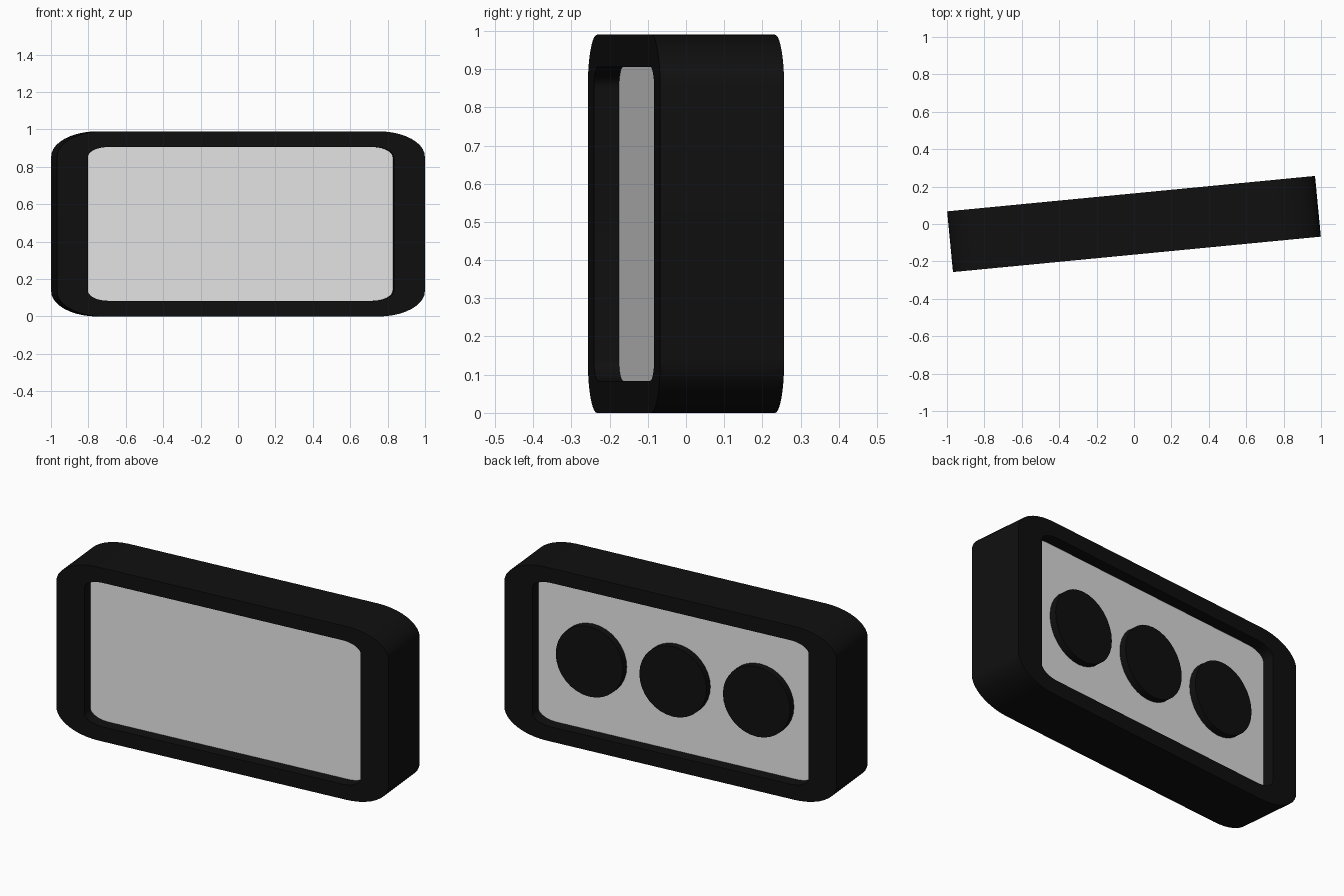
import bpy
import bmesh
import math
from mathutils import Matrix, Vector

if "Cube" in bpy.data.objects:
    bpy.data.objects.remove(bpy.data.objects["Cube"])

TURN = math.radians(5.5)        # whole model is turned slightly about z
MID_Z = 0.495
HALF_DEPTH = 0.163
PANEL_DEPTH = 0.097


def material(name, rgb):
    mat = bpy.data.materials.new(name)
    mat.use_nodes = True
    color = (*rgb, 1.0)
    mat.diffuse_color = color
    mat.node_tree.nodes["Principled BSDF"].inputs["Base Color"].default_value = color
    return mat


black = material("black", (0.005, 0.005, 0.005))
light_grey = material("light grey", (0.8, 0.8, 0.8))


def rounded_rect(hx, hz, rx, rz, steps=10):
    """Rectangle outline with elliptical corners, as (x, z) points."""
    pts = []
    for q, (sx, sz) in enumerate([(1, 1), (-1, 1), (-1, -1), (1, -1)]):
        for i in range(steps + 1):
            a = math.pi / 2 * (q + i / steps)
            pts.append((sx * (hx - rx) + rx * math.cos(a),
                        sz * (hz - rz) + rz * math.sin(a)))
    return pts


def make_object(name, bm, mat):
    bmesh.ops.recalc_face_normals(bm, faces=bm.faces[:])
    mesh = bpy.data.meshes.new(name)
    bm.to_mesh(mesh)
    bm.free()
    mesh.materials.append(mat)
    obj = bpy.data.objects.new(name, mesh)
    bpy.context.collection.objects.link(obj)
    obj.location.z = MID_Z
    obj.rotation_euler.z = TURN
    bpy.ops.object.select_all(action='DESELECT')
    obj.select_set(True)
    bpy.context.view_layer.objects.active = obj
    bpy.ops.object.shade_smooth_by_angle(angle=math.radians(30))
    return obj


def add_ring(bm, outline, y):
    return [bm.verts.new((x, y, z)) for x, z in outline]


def bridge(bm, a, b):
    n = len(a)
    for i in range(n):
        j = (i + 1) % n
        bm.faces.new((a[i], a[j], b[j], b[i]))


outer = rounded_rect(0.988, 0.495, 0.25, 0.135)
inner = rounded_rect(0.822, 0.411, 0.11, 0.055)

# Thick rounded frame with an opening through it
bm = bmesh.new()
rings = [add_ring(bm, o, y) for o, y in ((outer, -HALF_DEPTH), (outer, HALF_DEPTH),
                                         (inner, HALF_DEPTH), (inner, -HALF_DEPTH))]
for k in range(4):
    bridge(bm, rings[k], rings[(k + 1) % 4])
make_object("frame", bm, black)

# Panel filling the opening, recessed on both sides
bm = bmesh.new()
front = add_ring(bm, inner, -PANEL_DEPTH)
back = add_ring(bm, inner, PANEL_DEPTH)
bridge(bm, front, back)
bm.faces.new(front)
bm.faces.new(back)
make_object("panel", bm, light_grey)

# Three round lenses standing out from the back of the panel
for label, x in (("right", -0.497), ("middle", 0.0), ("left", 0.497)):
    bm = bmesh.new()
    place = (Matrix.Translation(Vector((x, PANEL_DEPTH + 0.015, 0)))
             @ Matrix.Rotation(math.pi / 2, 4, 'X'))
    bmesh.ops.create_cone(bm, cap_ends=True, segments=32, radius1=0.2,
                          radius2=0.2, depth=0.05, matrix=place)
    make_object("back_lens_" + label, bm, black)
